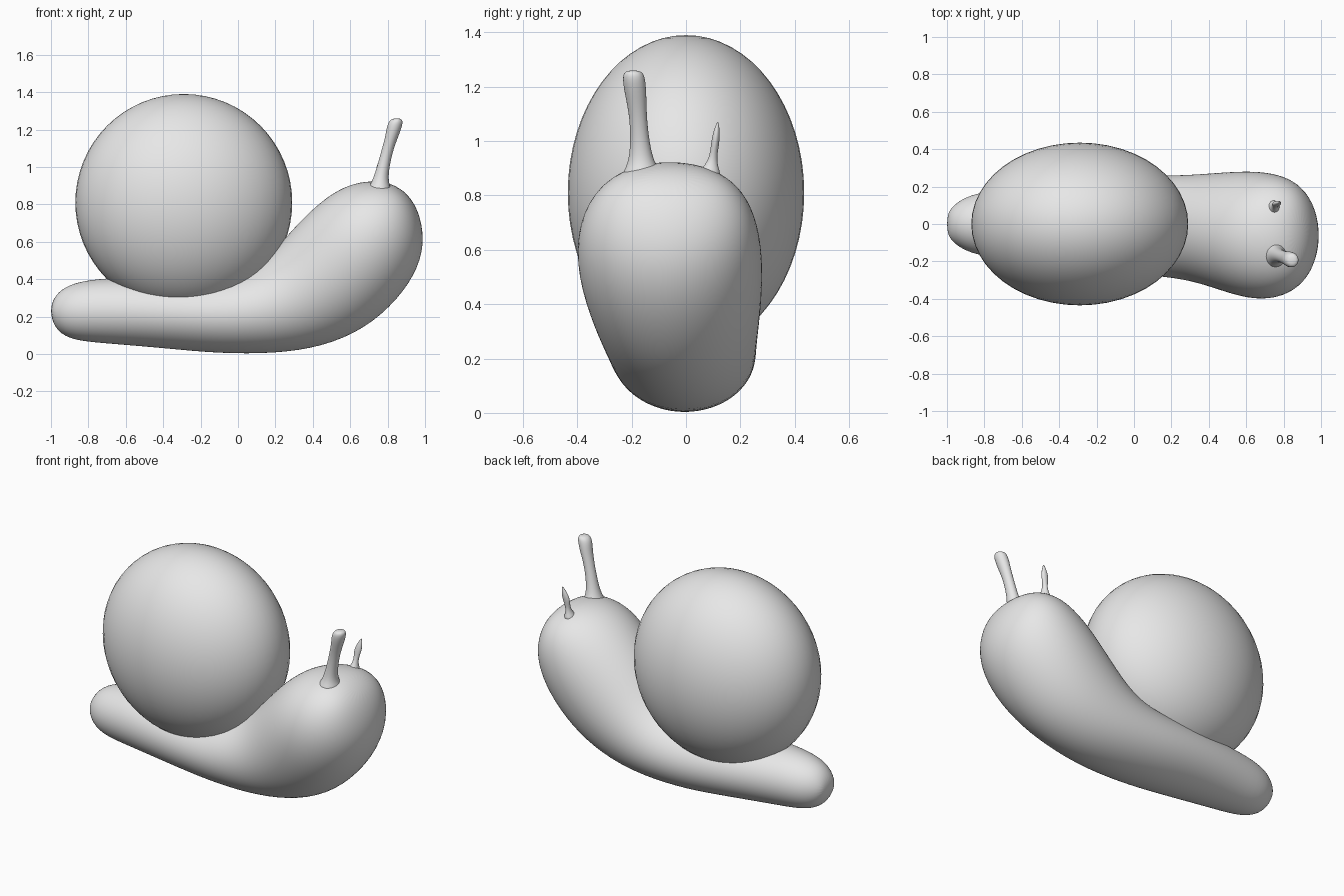
import bpy
import bmesh
from math import cos, sin, pi
from mathutils import Vector

cube = bpy.data.objects.get("Cube")
if cube:
    bpy.data.objects.remove(cube)

grey = bpy.data.materials.new("plain grey")
grey.use_nodes = True
grey.diffuse_color = (0.8, 0.8, 0.8, 1)
grey.node_tree.nodes["Principled BSDF"].inputs["Base Color"].default_value = (0.8, 0.8, 0.8, 1)


def finish(name, bm, levels=0):
    bmesh.ops.recalc_face_normals(bm, faces=bm.faces)
    for face in bm.faces:
        face.smooth = True
    mesh = bpy.data.meshes.new(name)
    bm.to_mesh(mesh)
    bm.free()
    mesh.materials.append(grey)
    obj = bpy.data.objects.new(name, mesh)
    bpy.context.collection.objects.link(obj)
    if levels:
        mod = obj.modifiers.new("Smooth", 'SUBSURF')
        mod.levels = mod.render_levels = levels
    return obj


def loft(name, sections, sides):
    """Skin elliptical sections given as (centre, first axis, second axis)."""
    bm = bmesh.new()
    rings = []
    for centre, u, v in sections:
        rings.append([bm.verts.new(centre + u * cos(2 * pi * i / sides) + v * sin(2 * pi * i / sides))
                      for i in range(sides)])
    for a, b in zip(rings, rings[1:]):
        for i in range(sides):
            j = (i + 1) % sides
            bm.faces.new((a[i], a[j], b[j], b[i]))
    bm.faces.new(rings[0])
    bm.faces.new(rings[-1])
    return finish(name, bm, 2)


# Body: each section has belly x, z, back x, z, sideways shift and half width
body = [
    (-1.0, .20, -1.0, .26, 0, .05),
    (-.97, .12, -.97, .33, 0, .10),
    (-.88, .07, -.88, .385, 0, .16),
    (-.70, .055, -.70, .41, 0, .19),
    (-.40, .03, -.45, .41, 0, .23),
    (-.10, .00, -.15, .41, 0, .257),
    (.20, .00, .05, .44, -.01, .27),
    (.45, .035, .18, .54, -.02, .285),
    (.68, .13, .30, .68, -.04, .32),
    (.86, .29, .42, .80, -.06, .347),
    (.97, .46, .53, .88, -.065, .335),
    (1.0, .62, .65, .925, -.06, .285),
    (.965, .77, .78, .925, -.06, .19),
    (.91, .85, .86, .89, -.06, .05),
]
sections = []
for bx, bz, tx, tz, shift, width in body:
    low, high = Vector((bx, shift, bz)), Vector((tx, shift, tz))
    sections.append(((low + high) / 2, Vector((0, width, 0)), (high - low) / 2))
loft("body", sections, 24)

# Eye stalks: each section has centre x, y, z and half sizes along x and y
right_stalk = [
    (.75, -.16, .85, .09, .10),
    (.757, -.163, .90, .055, .06),
    (.767, -.167, .96, .037, .04),
    (.795, -.175, 1.08, .032, .032),
    (.825, -.185, 1.17, .037, .042),
    (.84, -.192, 1.23, .045, .045),
    (.85, -.194, 1.262, .03, .035),
]
left_stalk = [
    (.745, .08, .86, .05, .06),
    (.75, .09, .90, .024, .03),
    (.755, .10, .94, .013, .014),
    (.76, .107, .99, .026, .016),
    (.77, .112, 1.03, .020, .014),
    (.78, .117, 1.072, .003, .003),
]
for name, stalk in (("right_eye_stalk", right_stalk), ("left_eye_stalk", left_stalk)):
    loft(name, [(Vector((x, y, z)), Vector((rx, 0, 0)), Vector((0, ry, 0)))
                for x, y, z, rx, ry in stalk], 10)

# Shell: a sphere flattened from side to side
bm = bmesh.new()
bmesh.ops.create_uvsphere(bm, u_segments=48, v_segments=32, radius=1)
bmesh.ops.scale(bm, vec=(.58, .435, .58), verts=bm.verts)
shell = finish("shell", bm)
shell.location = (-.29, 0, .81)
